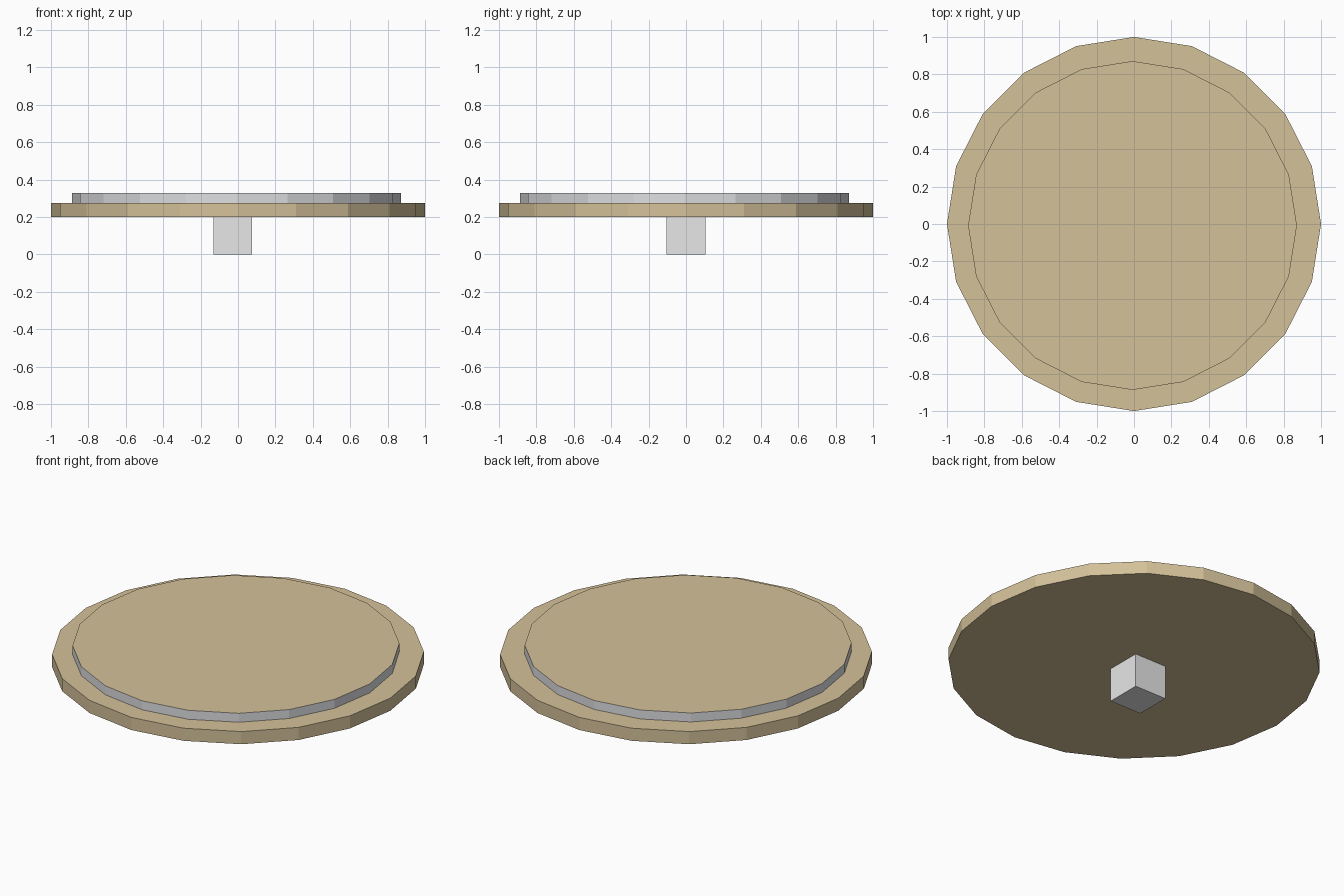
import bpy
import bmesh
from mathutils import Matrix, Vector

if "Cube" in bpy.data.objects:
    bpy.data.objects.remove(bpy.data.objects["Cube"])


def srgb(r, g, b):
    lin = [(c / 255 / 12.92) if c < 10 else ((c / 255 + 0.055) / 1.055) ** 2.4 for c in (r, g, b)]
    return (*lin, 1.0)


def material(name, colour):
    m = bpy.data.materials.new(name)
    m.diffuse_color = colour
    m.use_nodes = True
    m.node_tree.nodes["Principled BSDF"].inputs["Base Color"].default_value = m.diffuse_color
    return m


tan = material("warm_tan", srgb(212, 193, 153))
silver = material("silver_grey", srgb(222, 223, 226))
light_grey = material("light_grey", srgb(231, 231, 231))


def add_object(name, bm, *mats):
    mesh = bpy.data.meshes.new(name)
    bm.to_mesh(mesh)
    bm.free()
    for m in mats:
        mesh.materials.append(m)
    obj = bpy.data.objects.new(name, mesh)
    bpy.context.collection.objects.link(obj)
    return obj


def disc(name, radius, z0, z1, centre, side_mat, top_mat):
    """Twenty-sided flat disc with its own colour on the top face."""
    bm = bmesh.new()
    bmesh.ops.create_cone(bm, cap_ends=True, segments=20, radius1=radius, radius2=radius,
                          depth=z1 - z0,
                          matrix=Matrix.Translation((centre[0], centre[1], (z0 + z1) / 2)))
    bm.normal_update()
    for f in bm.faces:
        f.material_index = 1 if f.normal.z > 0.5 else 0
    return add_object(name, bm, side_mat, top_mat)


# Wide lower plate and the slightly smaller raised plate with a metal rim
disc("lower_plate", 1.0, 0.20, 0.275, (0, 0), tan, tan)
disc("raised_plate", 0.879, 0.275, 0.328, (-0.008, -0.008), silver, tan)

# Square stub under the plate
bm = bmesh.new()
low, high = Vector((-0.132, -0.105, 0.0)), Vector((0.076, 0.105, 0.20))
bmesh.ops.create_cube(bm, size=1.0, matrix=Matrix.Translation((low + high) / 2)
                      @ Matrix.Diagonal((*(high - low), 1.0)))
add_object("foot_stub", bm, light_grey)
